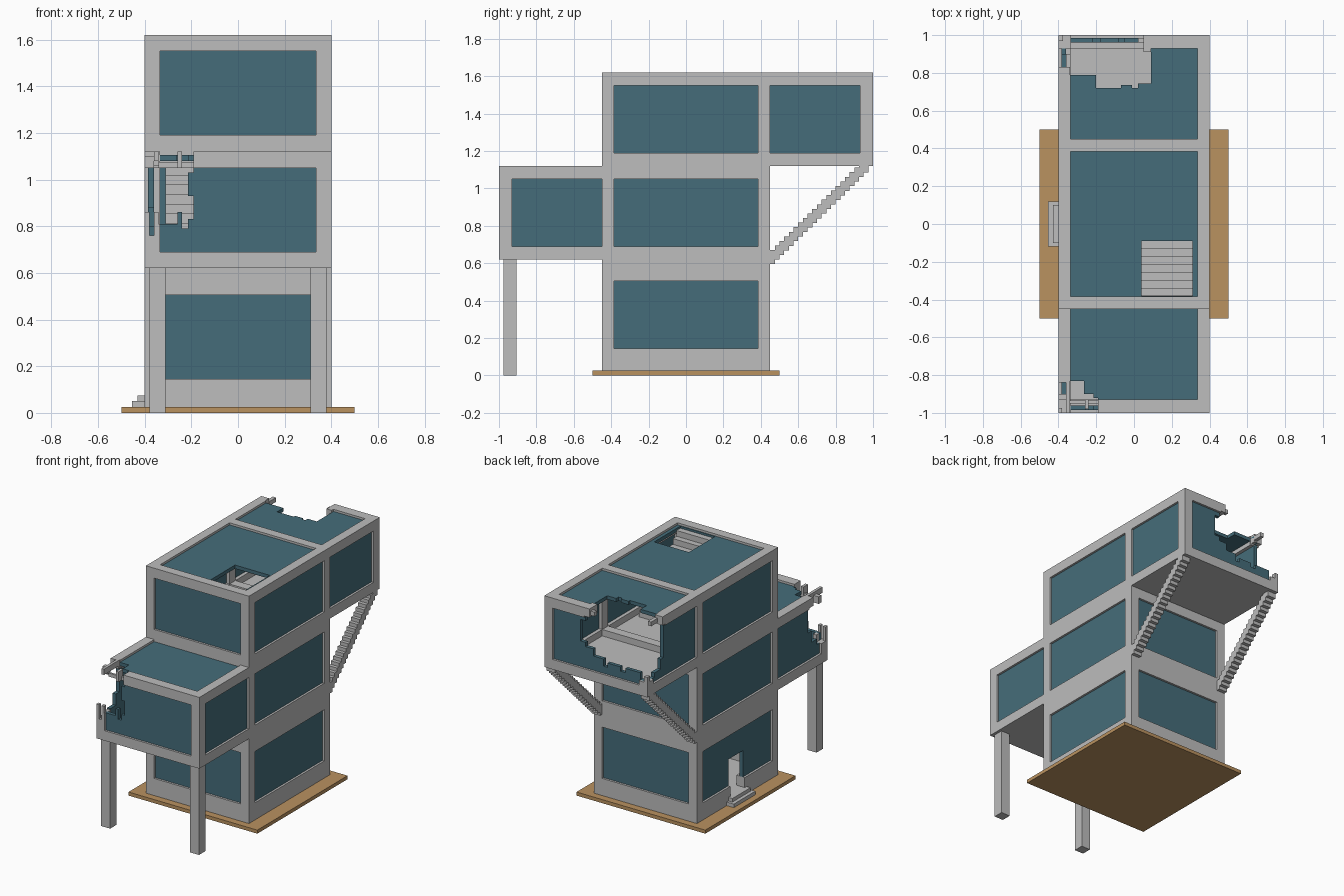
import bpy, bmesh

old = bpy.data.objects.get("Cube")
if old:
    bpy.data.objects.remove(old, do_unlink=True)


def material(name, rgb):
    m = bpy.data.materials.new(name)
    m.use_nodes = True
    m.diffuse_color = (*rgb, 1)
    m.node_tree.nodes["Principled BSDF"].inputs["Base Color"].default_value = (*rgb, 1)
    return m


CONCRETE = material("pale concrete", (0.51, 0.51, 0.51))
GLASS = material("blue grey glass", (0.06, 0.152, 0.195))
EARTH = material("tan ground", (0.49, 0.287, 0.117))


# Boxes are (x0, x1, y0, y1, z0, z1)
def subtract(box, cut):
    """Split a box into the pieces left after taking the cut away."""
    if any(min(box[i + 1], cut[i + 1]) - max(box[i], cut[i]) < 1e-5 for i in (0, 2, 4)):
        return [box]
    rest, pieces = list(box), []
    for i in (4, 0, 2):
        if cut[i] - rest[i] > 1e-5:
            p = rest[:]
            p[i + 1] = rest[i] = cut[i]
            pieces.append(tuple(p))
        if rest[i + 1] - cut[i + 1] > 1e-5:
            p = rest[:]
            p[i] = rest[i + 1] = cut[i + 1]
            pieces.append(tuple(p))
    return pieces


def build(name, boxes, mat, cuts=()):
    """Make one object out of boxes, with the cuts removed."""
    for c in cuts:
        boxes = [p for b in boxes for p in subtract(b, c)]
    bm = bmesh.new()
    for b in boxes:
        verts = bmesh.ops.create_cube(bm, size=1)["verts"]
        for v in verts:
            v.co = [b[2 * k] if v.co[k] < 0 else b[2 * k + 1] for k in range(3)]
    me = bpy.data.meshes.new(name)
    bm.to_mesh(me)
    bm.free()
    me.materials.append(mat)
    ob = bpy.data.objects.new(name, me)
    bpy.context.collection.objects.link(ob)
    return ob


def mirror_x(boxes):
    return boxes + [(-b[1], -b[0], *b[2:]) for b in boxes]


def stairs(x0, x1, y, z, dy, dz, count, thick):
    """Stepped flight; y and z are the start of the lowest step's underside."""
    out = []
    for i in range(count):
        a, b = sorted((y + i * dy, y + (i + 1) * dy))
        out.append((x0, x1, a, b, z + i * dz, z + i * dz + thick))
    return out


W, D, T = 0.4, 0.45, 0.07          # half width, half depth of the tower, beam size
I = W - T + 0.005                  # inner edge of the posts

# Broken corners, as blocks bitten out of frame and glass
front_bite = [
    (-0.41, -0.36, -1.01, -0.90, 0.76, 1.13), (-0.36, -0.26, -1.01, -0.90, 0.81, 1.13),
    (-0.26, -0.24, -1.01, -0.90, 0.86, 1.13), (-0.24, -0.215, -1.01, -0.90, 0.79, 1.13),
    (-0.215, -0.19, -1.01, -0.92, 0.83, 0.93), (-0.215, -0.19, -1.01, -0.92, 1.03, 1.13),
    (-0.41, -0.33, -0.90, -0.84, 0.80, 1.13), (-0.41, -0.33, -0.84, -0.80, 0.88, 1.06),
    (-0.34, -0.265, -0.95, -0.83, 1.0, 1.13)]
back_bite = [
    (-0.41, -0.335, 0.90, 1.01, 1.22, 1.63), (-0.335, -0.22, 0.90, 1.01, 1.27, 1.63),
    (-0.22, -0.18, 0.90, 1.01, 1.24, 1.63), (-0.18, -0.08, 0.90, 1.01, 1.27, 1.63),
    (-0.08, -0.05, 0.90, 1.01, 1.24, 1.63), (-0.05, 0.03, 0.90, 1.01, 1.29, 1.63),
    (0.03, 0.09, 0.90, 1.01, 1.34, 1.63), (0.09, 0.13, 0.96, 1.01, 1.37, 1.52),
    (-0.41, -0.335, 0.83, 0.90, 1.25, 1.63), (-0.41, -0.335, 0.80, 0.83, 1.32, 1.56),
    (-0.34, -0.20, 0.79, 0.95, 1.5, 1.63), (-0.20, -0.07, 0.72, 0.95, 1.5, 1.63),
    (-0.07, -0.01, 0.735, 0.95, 1.5, 1.63), (-0.01, 0.02, 0.72, 0.95, 1.5, 1.63),
    (0.02, 0.09, 0.745, 0.95, 1.5, 1.63)]
door = (-0.41, -0.3, -0.08, 0.08, 0.075, 0.33)
roof_hatch = (0.04, 0.31, -0.38, -0.09, 1.5, 1.615)

# Ground plate and door steps
build("ground_plate", [(-0.5, 0.5, -0.5, 0.5, 0, 0.025)], EARTH)
build("door_steps", [(-0.455, -W, -0.12, 0.12, 0.025, 0.05),
                     (-0.43, -W, -0.1, 0.1, 0.05, 0.075)], CONCRETE)

# Tower frame: four posts and a ring of beams at each level
frame = mirror_x([(I, W, -D, -0.385, 0.002, 1.62), (I, W, 0.385, D, 0.002, 1.62)])
for z0, z1 in ((0.002, 0.145), (0.505, 0.69), (1.05, 1.19), (1.55, 1.62)):
    frame += mirror_x([(I, W, -0.385, 0.385, z0, z1)])
    frame += [(-I, I, -D, -0.385, z0, z1), (-I, I, 0.385, D, z0, z1)]
build("tower_frame", frame, CONCRETE, [door])

# Overhanging rooms: s is the side (-1 front, 1 back), z the underside
for name, s, z, bite in (("front_room", -1, 0.62, front_bite), ("back_room", 1, 1.12, back_bite)):
    def span(a, b):
        return tuple(sorted((s * a, s * b)))
    beams = mirror_x([(I, W, *span(0.93, 1), z, z + 0.5)])
    for z0, z1 in ((z, z + T), (z + 0.5 - T, z + 0.5)):
        beams += mirror_x([(I, W, *span(D, 0.93), z0, z1)])
        beams.append((-I, I, *span(0.93, 1), z0, z1))
    build(name + "_frame", beams, CONCRETE, bite)
    build(name + "_floor", [(-I, I, *span(D, 0.93), z, z + 0.025)], CONCRETE)
    panes = mirror_x([(0.36, 0.385, *span(D, 0.955), z + 0.04, z + 0.455)])
    panes.append((-0.36, 0.36, *span(0.96, 0.985), z + 0.04, z + 0.455))
    panes.append((-0.36, 0.36, *span(D, 0.955), z + 0.46, z + 0.485))
    build(name + "_glass", panes, GLASS, bite)

# Tower glass
sides = [(0.36, 0.385, -0.4, 0.4, z, z + 0.38) for z in (0.135, 0.68, 1.18)]
panes = mirror_x(sides)
for s, z in ((-1, 0.135), (1, 0.135), (1, 0.68), (-1, 1.18)):
    y0, y1 = sorted((s * 0.41, s * 0.435))
    panes.append((-0.35, 0.35, y0, y1, z, z + 0.38))
panes.append((-0.35, 0.35, -0.4, 0.4, 1.58, 1.605))
build("tower_glass", panes, GLASS, [door, roof_hatch])

# Tower floors with stair openings
inner = (-I, I, -0.385, 0.385)
build("tower_floors", [(*inner, 0.03, 0.075), (*inner, 0.62, 0.645), (*inner, 1.12, 1.145)],
      CONCRETE, [(0.04, 0.31, -0.38, -0.09, 0.6, 0.66), (-0.31, -0.04, 0.05, 0.38, 1.1, 1.16)])

# Inner flights, turning back on themselves at each storey
inner_flights = (stairs(0.04, 0.31, 0.19, 0.075, -0.041, 0.0405, 14, 0.0405)
                 + stairs(-0.31, -0.04, -0.12, 0.645, 0.0417, 0.0417, 12, 0.0417)
                 + stairs(0.04, 0.31, 0.08, 1.145, -0.0418, 0.0405, 11, 0.0405))
build("inner_stairs", inner_flights, CONCRETE)

# Stepped braces under the back room
brace = stairs(0.335, W, D, 0.595, 0.025, 0.0245, 21, 0.075)
brace = [(*b[:5], min(b[5], 1.12)) for b in brace]
build("stepped_braces", mirror_x(brace), CONCRETE)

# Front columns
build("front_columns", mirror_x([(0.31, 0.38, -0.975, -0.905, 0, 0.62)]), CONCRETE)

# Broken bits clinging to the damaged corners
build("front_rubble", [
    (-0.36, -0.34, -1.0, -0.80, 1.08, 1.12), (-0.40, -0.36, -0.93, -0.90, 1.05, 1.10),
    (-0.40, -0.38, -1.0, -0.975, 0.76, 0.86), (-0.36, -0.34, -1.0, -0.975, 0.81, 0.86),
    (-0.34, -0.19, -0.95, -0.935, 1.05, 1.075), (-0.26, -0.24, -0.98, -0.93, 1.05, 1.12)], CONCRETE)
build("back_rubble", [
    (0.05, 0.09, 0.91, 1.0, 1.56, 1.62), (0.02, 0.05, 0.96, 0.985, 1.57, 1.60),
    (-0.36, -0.335, 0.83, 0.90, 1.57, 1.60), (-0.40, -0.375, 0.97, 1.0, 1.22, 1.26)], CONCRETE)
